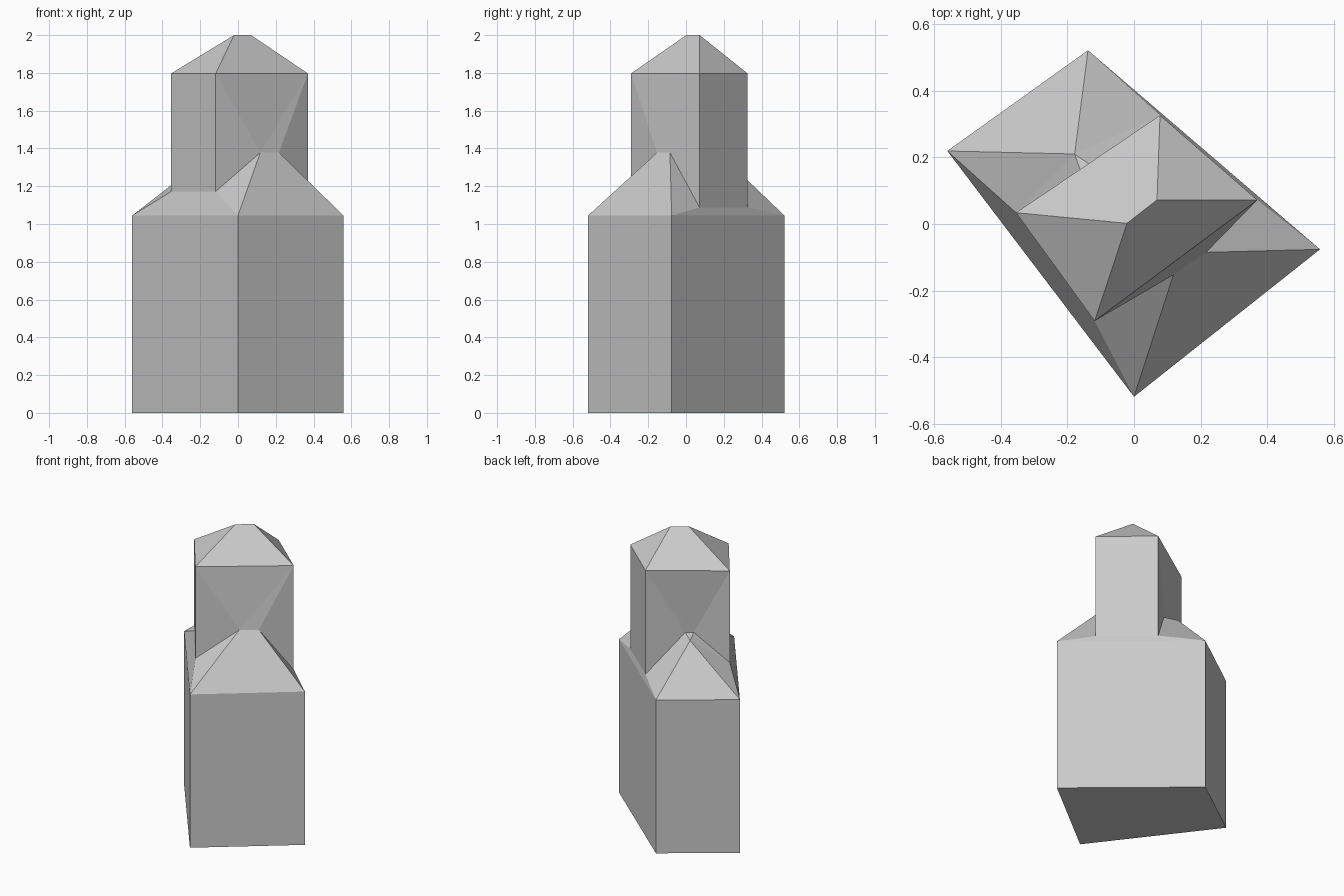
import bpy, bmesh

if "Cube" in bpy.data.objects:
    bpy.data.objects.remove(bpy.data.objects["Cube"])

bm = bmesh.new()


def ring(points, heights):
    return [bm.verts.new((x, y, z)) for (x, y), z in zip(points, heights)]


def face(*verts):
    return bm.faces.new(verts)


# Plan outlines, counter-clockwise: left, front, right, back
block_plan = [(-0.56, 0.219), (0, -0.518), (0.558, -0.076), (-0.138, 0.521)]
tower_plan = [(-0.354, 0.034), (-0.118, -0.291), (0.37, 0.072), (0.078, 0.326)]

# Horizontal rings of the building
ground = ring(block_plan, [0] * 4)
eaves = ring(block_plan, [1.045] * 4)
foot = ring(tower_plan, [1.172, 1.172, 1.087, 1.087])
top = ring(tower_plan, [1.797] * 4)

# Roof ridge and the ridges of the two gabled shoulders
ridge_a, ridge_b = ring([(-0.021, 0.002), (0.069, 0.072)], [2, 2])
front_a, front_b = ring([(0.118, -0.153), (0.217, -0.085)], [1.378] * 2)
back_tip, back_a, back_b = ring(
    [(-0.178, 0.21), (-0.15, 0.13), (-0.107, 0.16)], [1.342, 1.36, 1.36])

# Block walls and underside
face(*reversed(ground))
for i in range(4):
    j = (i + 1) % 4
    face(ground[i], ground[j], eaves[j], eaves[i])

# Flush long sides: narrow sloped ledge and straight tower wall
for i in (0, 2):
    face(eaves[i], eaves[i + 1], foot[i + 1], foot[i])
    face(foot[i], foot[i + 1], top[i + 1], top[i])

# Front shoulder with the creased tower wall above it
face(eaves[1], eaves[2], front_b, front_a)
face(eaves[1], front_a, foot[1])
face(eaves[2], foot[2], front_b)
face(foot[1], front_a, top[1])
face(foot[2], top[2], front_b)
face(top[1], front_a, top[2])
face(front_a, front_b, top[2])

# Back shoulder with the creased tower wall above it
face(eaves[3], eaves[0], back_tip)
face(eaves[3], back_tip, foot[3])
face(eaves[0], foot[0], back_tip)
face(foot[3], back_tip, back_b)
face(foot[0], back_a, back_tip)
face(back_tip, back_a, back_b)
face(foot[3], back_b, top[3])
face(foot[0], top[0], back_a)
face(top[3], back_b, back_a)
face(top[3], back_a, top[0])

# Hipped roof
face(top[0], top[1], ridge_a)
face(top[1], top[2], ridge_b, ridge_a)
face(top[2], top[3], ridge_b)
face(top[3], top[0], ridge_a, ridge_b)

bmesh.ops.recalc_face_normals(bm, faces=bm.faces)
mesh = bpy.data.meshes.new("tower_building")
bm.to_mesh(mesh)
bm.free()
bpy.context.collection.objects.link(bpy.data.objects.new("tower_building", mesh))
